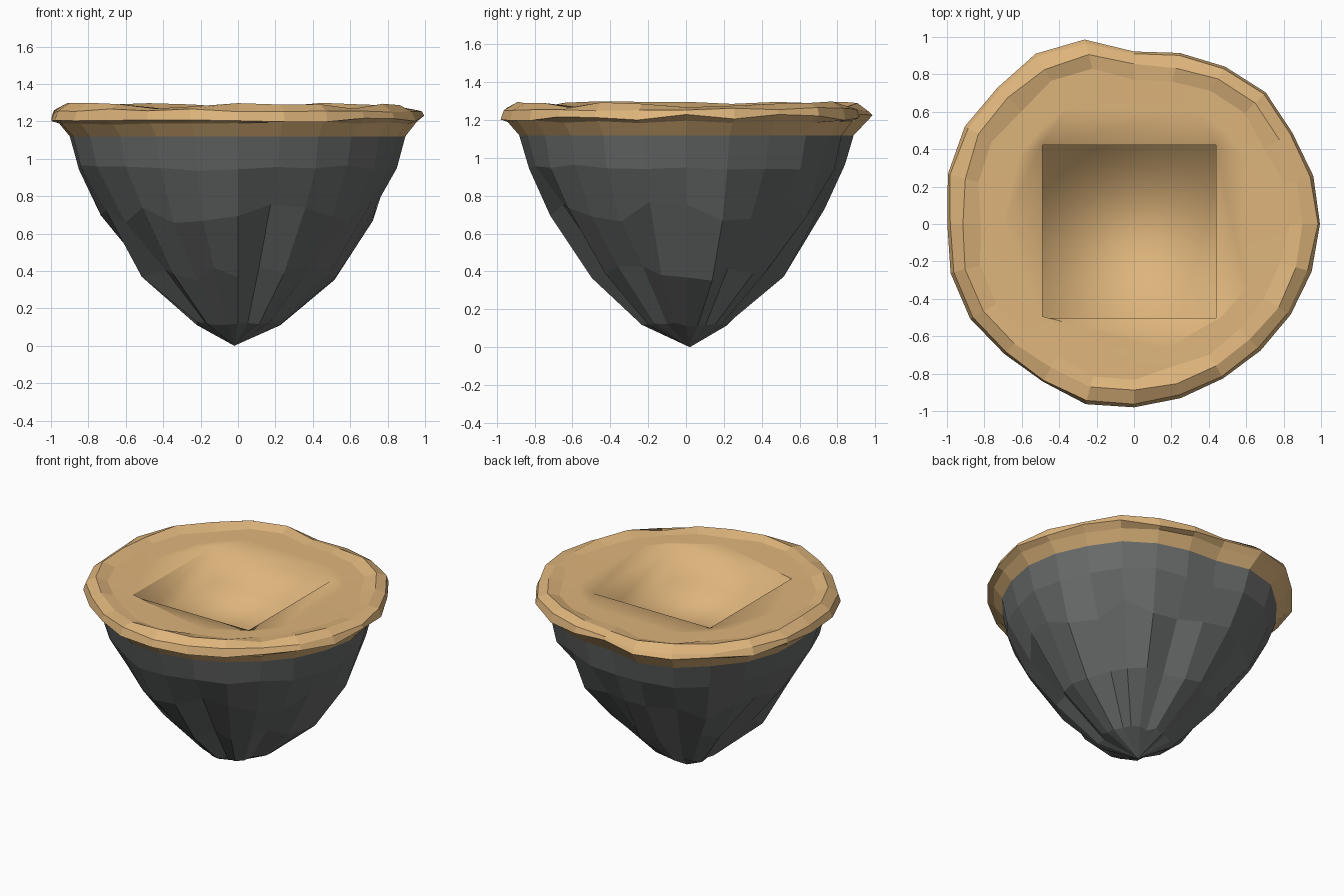
import bpy, bmesh, math, random

if "Cube" in bpy.data.objects:
    bpy.data.objects.remove(bpy.data.objects["Cube"])

random.seed(7)
N = 24
# outline radius every 15 degrees, counter-clockwise from +x
OUT = [1.0, .995, .985, 1.0, .98, .95, .93, 1.025, 1.06, 1.04, 1.05, 1.035,
       1.005, 1.02, 1.02, .99, .98, 1.0, .985, .97, .96, .96, .975, .985]


def material(name, rgb):
    m = bpy.data.materials.new(name)
    m.diffuse_color = (*rgb, 1)
    m.use_nodes = True
    m.node_tree.nodes["Principled BSDF"].inputs["Base Color"].default_value = m.diffuse_color
    return m


def ring(bm, scale, z, jr=0, jz=0, follow=1.0):
    """One loop of the island outline, scaled, with seeded roughness."""
    vs = []
    for i in range(N):
        a = math.tau * i / N
        r = scale * (1 + (OUT[i] - 1) * follow) * (1 + random.uniform(-jr, jr))
        vs.append(bm.verts.new((r * math.cos(a), r * math.sin(a), z + random.uniform(-jz, jz))))
    return vs


def square(bm, half, z):
    """Four corners of the slightly off-centre pit."""
    return [bm.verts.new((half * x - .025, half * y - .04, z))
            for x, y in ((1, 1), (-1, 1), (-1, -1), (1, -1))]


def bridge(bm, a, b, smooth=False):
    n = len(a)
    for i in range(n):
        j = (i + 1) % n
        bm.faces.new((a[i], a[j], b[j], b[i])).smooth = smooth


def finish(bm, name, mat, up_face=None):
    bmesh.ops.recalc_face_normals(bm, faces=bm.faces)
    if up_face and up_face.normal.z < 0:
        bmesh.ops.reverse_faces(bm, faces=bm.faces)
    me = bpy.data.meshes.new(name)
    bm.to_mesh(me)
    bm.free()
    me.materials.append(mat)
    ob = bpy.data.objects.new(name, me)
    bpy.context.collection.objects.link(ob)
    return ob


# rocky underside: open shell of rough rings narrowing to a point
bm = bmesh.new()
tip = bm.verts.new((-.02, .02, 0))
rings = [ring(bm, .23, .12, .06, .012, .3),
         ring(bm, .515, .39, .04, .05, .4),
         ring(bm, .735, .71, .02, .06, .6),
         ring(bm, .85, .95, .012, .015, .9),
         ring(bm, .895, 1.12)]
# vertical gouges and one jutting ledge
for i in (2, 5, 8, 11, 14, 16, 19, 22):
    for v, k in ((rings[0][i], .9), (rings[1][i], .87), (rings[2][i], .95)):
        v.co.x *= k
        v.co.y *= k
for i in (3, 15, 20):
    rings[2][i].co.z += .07
rings[2][0].co.x = .74
for i in range(N):
    bm.faces.new((tip, rings[0][(i + 1) % N], rings[0][i]))
for a, b in zip(rings, rings[1:]):
    bridge(bm, a, b)
finish(bm, "rock_base", material("rock", (.14, .15, .145)))

# sand cap: skirt, uneven rim, smooth flat top and square pit
bm = bmesh.new()
loops = [ring(bm, .895, 1.12),
         ring(bm, .955, 1.19, .005, .008),
         ring(bm, .995, 1.215, .004, .018),
         ring(bm, .98, 1.255, .006, .012),
         ring(bm, .91, 1.285, .012, .018),
         ring(bm, .83, 1.268, .02, 0)]
for a, b in zip(loops, loops[1:]):
    bridge(bm, a, b)
flat = ring(bm, .70, 1.265, 0, 0, .4)
bridge(bm, loops[-1], flat, True)
lip = square(bm, .463, 1.26)
floor = square(bm, .463, 1.01)
for k in range(4):
    arc = [flat[(3 + 6 * k + i) % N] for i in range(7)]
    bm.faces.new(arc + [lip[(k + 1) % 4], lip[k]]).smooth = True
bridge(bm, lip, floor, True)
bottom = bm.faces.new(floor)
bottom.smooth = True
finish(bm, "sand_top", material("sand", (.73, .46, .2)), bottom)
